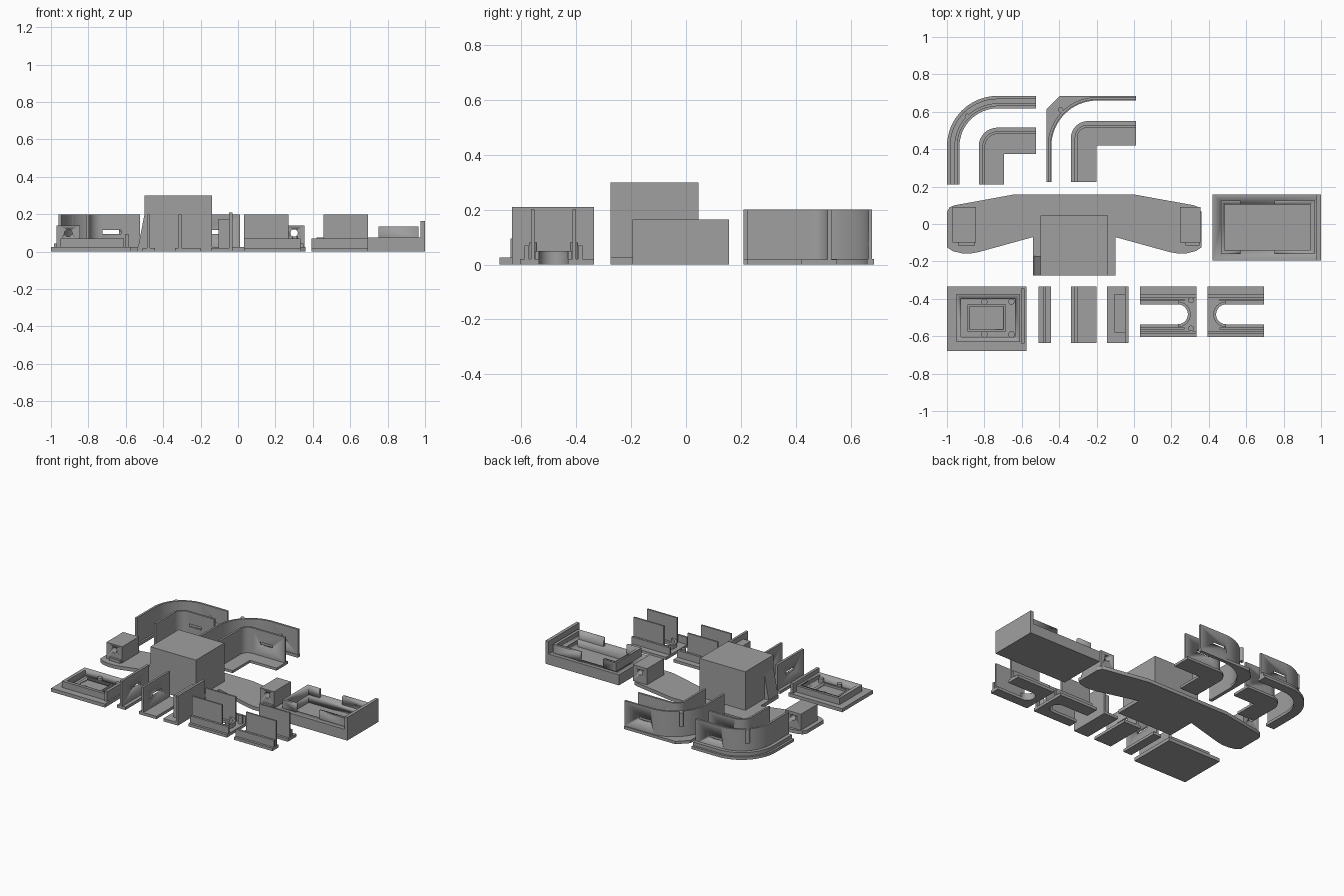
import bpy, bmesh, math

if "Cube" in bpy.data.objects:
    bpy.data.objects.remove(bpy.data.objects["Cube"])

grey = bpy.data.materials.new("plain grey")
grey.diffuse_color = (0.35, 0.35, 0.35, 1)
grey.use_nodes = True
grey.node_tree.nodes["Principled BSDF"].inputs["Base Color"].default_value = grey.diffuse_color


def prism(name, pts, z0, z1):
    """Extrude a flat outline from z0 to z1."""
    bm = bmesh.new()
    f = bm.faces.new([bm.verts.new((x, y, z0)) for x, y in pts])
    ext = bmesh.ops.extrude_face_region(bm, geom=[f])["geom"]
    for v in ext:
        if isinstance(v, bmesh.types.BMVert):
            v.co.z = z1
    bmesh.ops.recalc_face_normals(bm, faces=bm.faces)
    me = bpy.data.meshes.new(name)
    bm.to_mesh(me)
    bm.free()
    ob = bpy.data.objects.new(name, me)
    bpy.context.collection.objects.link(ob)
    me.materials.append(grey)
    bpy.context.view_layer.objects.active = ob
    ob.select_set(True)
    bpy.ops.object.shade_smooth_by_angle(angle=math.radians(30))
    ob.select_set(False)
    return ob


def box(name, x0, x1, y0, y1, z0, z1):
    return prism(name, [(x0, y0), (x1, y0), (x1, y1), (x0, y1)], z0, z1)


def disc(name, x, y, r, z0, z1, n=20):
    return prism(name, [(x + r * math.cos(2 * math.pi * i / n),
                         y + r * math.sin(2 * math.pi * i / n)) for i in range(n)], z0, z1)


def cut(ob, cutter):
    m = ob.modifiers.new("cut", "BOOLEAN")
    m.operation, m.object, m.solver = "DIFFERENCE", cutter, "EXACT"
    bpy.context.view_layer.objects.active = ob
    bpy.ops.object.modifier_apply(modifier=m.name)
    bpy.data.objects.remove(cutter)


def corner(x0, x1, y0, y1, r, off, n=16):
    """Path up the left side, round the corner and along the back, inset by off."""
    cx, cy, q = x0 + r, y1 - r, r - off
    arc = [(cx - q * math.cos(a), cy + q * math.sin(a))
           for a in (math.pi / 2 * i / n for i in range(n + 1))]
    return [(x0 + off, y0)] + arc + [(x1, y1 - off)]


def band(name, c, a, b, z0, z1):
    return prism(name, corner(*c, a) + corner(*c, b)[::-1], z0, z1)


def frame(name, x0, x1, y0, y1, t, z0, z1):
    ob = box(name, x0, x1, y0, y1, z0, z1)
    cut(ob, box("cutter", x0 + t, x1 - t, y0 + t, y1 - t, z0 - .1, z1 + .1))
    return ob


# Outer corner wall with stepped flange
a = (-1, -.525, .21, .685, .27)
band("corner_flange", a, 0, .067, 0, .02)
band("corner_step", a, .015, .04, .02, .045)
w = band("corner_wall", a, .04, .055, .02, .2)
cut(w, box("cutter", -.735, -.635, .5, .8, .095, .115))

# Second outer corner wall, chamfered at the foot
b = (-.467, .01, .225, .685, .27)
prism("chamfer_foot", [(-.467, .225), (-.467, .615), (-.397, .685), (.01, .685)]
      + corner(*b, .025)[::-1], 0, .02)
w = band("chamfer_wall", b, .006, .02, .02, .2)
cut(w, box("cutter", -.2, -.1, .6, .8, .095, .115))
for x, y in ((-.891, .576), (-.392, .61)):
    disc("corner_post", x, y, .014, .1, .2)

# Inner corner walls on L shaped floors
for c, lx, ly in (((-.83, -.525, .21, .515, .1), -.695, .375),
                  ((-.337, .01, .225, .55, .09), -.2, .42)):
    x0, x1, y0, y1, r = c
    prism("inner_floor", corner(*c, 0) + [(x1, ly), (lx, ly), (lx, y0)], 0, .018)
    w = band("inner_wall", c, .02, .034, .018, .2)
    cut(w, box("cutter", x1 - .2, x1 - .1, y1 - .1, y1, .095, .115))

# Dashboard plate with winged outline
right = [(.005, .157), (.32, .1), (.345, .09), (.36, .065), (.36, -.125), (.33, -.145),
         (.28, -.157), (.23, -.157), (.19, -.15), (-.1, -.07), (-.1, -.275)]
mid = -.32
prism("dashboard_plate", right + [(2 * mid - x, y) for x, y in right[::-1]], 0, .025)
box("centre_block", -.5, -.14, -.275, .045, .025, .3)

# Sloped fin beside the centre block
fin = prism("side_fin", [(-.535, 0), (-.5, 0), (-.5, .2)], .17, .275)
for v in fin.data.vertices:
    x, y, z = v.co
    v.co = (x, -z, .02 + y * .9)
fin.data.flip_normals()

# End boxes with a round bore
for x0, x1 in ((-.97, -.845), (.245, .355)):
    e = box("end_box", x0, x1, -.1, .09, .025, .14)
    bore = disc("cutter", 0, 0, .02, -.3, .3)
    bore.rotation_euler.x = math.pi / 2
    bore.location = ((x0 + x1) / 2, 0, .1)
    bpy.context.view_layer.update()
    cut(e, bore)
    box("end_box_lip", x0 + .03, x1 - .005, -.115, -.1, .025, .045)

# Large open tray
box("tray_floor", .42, 1, -.195, .157, 0, .02)
t = box("tray_body", .42, 1, -.195, .157, .02, .075)
cut(t, box("cutter", .485, .955, -.14, .105, 0, .2))
t = frame("tray_rim", .465, .965, -.16, .125, .02, .075, .135)
cut(t, box("cutter", .57, .75, -.4, .4, .07, .2))
box("tray_end_plate", .977, 1, -.195, .157, .075, .165)

# Small lid with screen frame and standoffs
box("lid_base", -1, -.575, -.68, -.335, 0, .025)
frame("lid_frame", -.95, -.61, -.63, -.375, .025, .025, .07)
frame("screen_rim", -.89, -.685, -.575, -.43, .012, .025, .04)
box("lid_end_plate", -.605, -.585, -.64, -.345, .025, .095)
for x in (-.8, -.655):
    for y in (-.415, -.59):
        disc("standoff", x, y, .017, .025, .055)

# Straight wall panels
for x0, x1, w0, w1, h in ((-.51, -.445, -.487, -.47, .2), (-.337, -.2, -.318, -.303, .2),
                          (-.145, -.03, -.047, -.03, .21)):
    box("panel_foot", x0, x1, -.635, -.335, 0, .02)
    p = box("panel_wall", w0, w1, -.635, -.335, .02, h)
    if h == .2:
        cut(p, box("cutter", x0, x1, -.53, -.43, .095, .115))
box("panel_pad", -.105, -.047, -.58, -.375, .02, .175)

# Slotted joint plates, mirrored in x
for x0, s in ((.335, -1), (.392, 1)):
    X = lambda d: x0 + s * d
    cy, r = -.483, .053
    arc = [(X(.1 - r * math.sin(k)), cy + r * math.cos(k))
           for k in (math.pi * i / 16 for i in range(17))]
    prism("joint_plate", [(X(0), -.605), (X(0), -.335), (X(.303), -.335),
                          (X(.303), cy + r)] + arc + [(X(.303), cy - r), (X(.303), -.605)], 0, .02)
    # low rim round the slot end
    ring = [(X(.1 - q * math.sin(k)), cy + q * math.cos(k)) for q, o in ((r, 1), (r + .015, -1))
            for k in [math.pi * i / 16 for i in range(17)][::o]]
    prism("slot_rim", ring, .02, .05)
    for m in (-1, 1):
        lo = lambda p, q: sorted((cy + m * p, cy + m * q))
        xa, xb = sorted((X(.065), X(.303)))
        box("joint_wall", xa, xb, *lo(.07, .082), .02, .2)
        xa, xb = sorted((X(0), X(.303)))
        box("joint_rail", xa, xb, *lo(.09, .105), .02, .07)
        if s < 0:
            disc("joint_peg", X(.03), cy + m * .075, .015, .02, .08)
